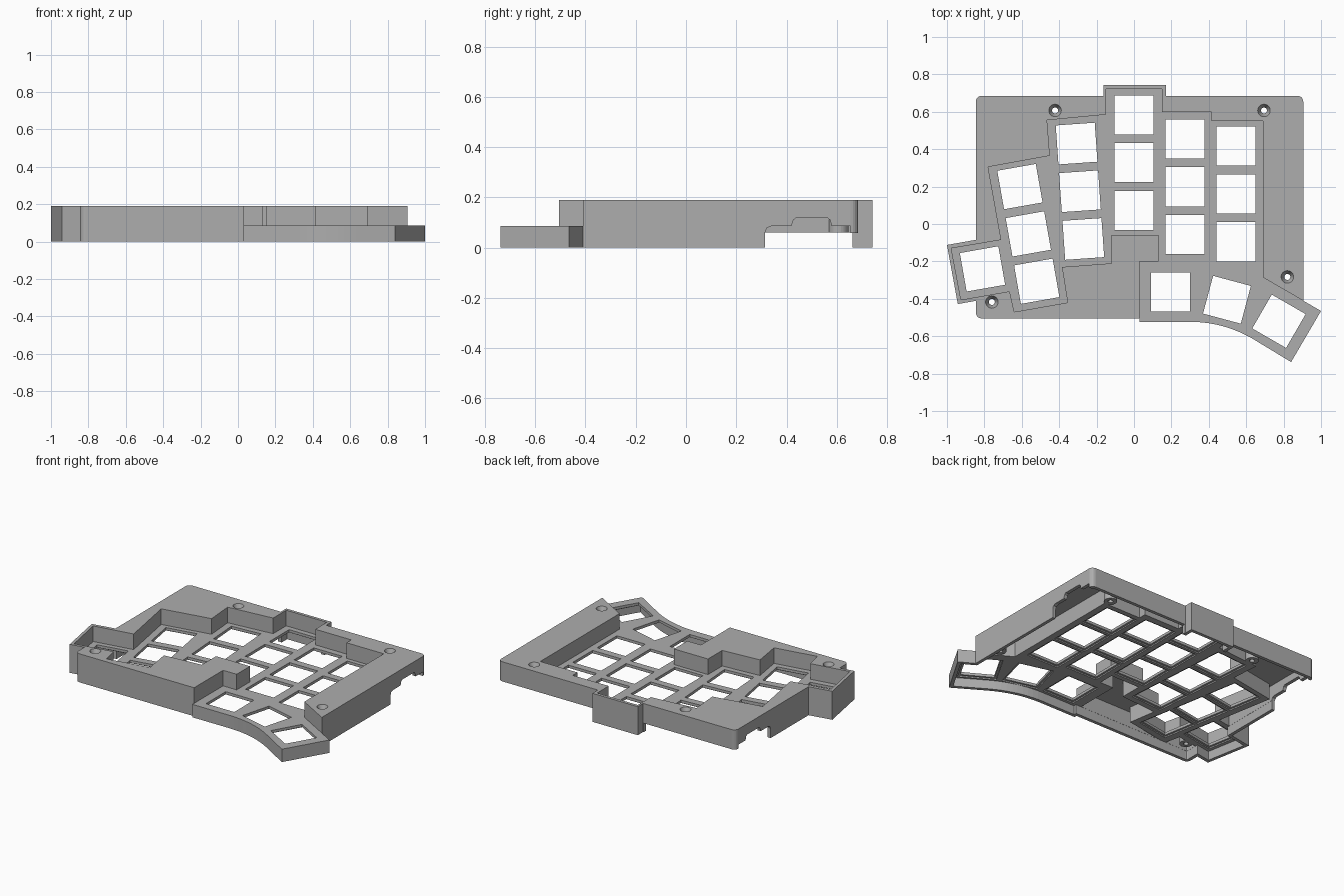
import bpy, bmesh, math
from mathutils import Vector, Matrix

cube = bpy.data.objects.get("Cube")
if cube:
    bpy.data.objects.remove(cube, do_unlink=True)

TOP, PLATE_TOP, PLATE_LOW, ROOF = 0.19, 0.086, 0.06, 0.165
WALL, KEY, POCKET = 0.022, 0.209, 0.236

grey = bpy.data.materials.new("case_grey")
grey.use_nodes = True
colour = (0.42, 0.42, 0.42, 1)
grey.diffuse_color = colour
grey.node_tree.nodes["Principled BSDF"].inputs["Base Color"].default_value = colour


def make_object(name, bm):
    bmesh.ops.recalc_face_normals(bm, faces=bm.faces)
    mesh = bpy.data.meshes.new(name)
    bm.to_mesh(mesh)
    bm.free()
    obj = bpy.data.objects.new(name, mesh)
    bpy.context.collection.objects.link(obj)
    mesh.materials.append(grey)
    return obj


def add_prism(bm, outline, low, high):
    face = bm.faces.new([bm.verts.new((x, y, low)) for x, y in outline])
    new = bmesh.ops.extrude_face_region(bm, geom=[face])["geom"]
    verts = [v for v in new if isinstance(v, bmesh.types.BMVert)]
    bmesh.ops.translate(bm, verts=verts, vec=(0, 0, high - low))


def prism(name, outline, low, high):
    bm = bmesh.new()
    add_prism(bm, outline, low, high)
    return make_object(name, bm)


def combine(target, tool, operation):
    """Apply a boolean and discard the tool."""
    tool.hide_render = True
    mod = target.modifiers.new("combine", "BOOLEAN")
    mod.operation, mod.object, mod.solver = operation, tool, "EXACT"
    bpy.context.view_layer.objects.active = target
    bpy.ops.object.modifier_apply(modifier=mod.name)
    bpy.data.objects.remove(tool, do_unlink=True)


def offset(outline, distance):
    """Grow (positive) or shrink (negative) an outline with mitred corners."""
    pts = [Vector(p) for p in outline]
    area = sum(a.x * b.y - b.x * a.y for a, b in zip(pts, pts[1:] + pts[:1]))
    sign = 1 if area > 0 else -1
    result = []
    for i, p in enumerate(pts):
        d1 = (p - pts[i - 1]).normalized()
        d2 = (pts[(i + 1) % len(pts)] - p).normalized()
        n1, n2 = Vector((d1.y, -d1.x)) * sign, Vector((d2.y, -d2.x)) * sign
        result.append(p + (n1 + n2) * distance / (1 + n1.dot(n2)))
    return result


def rectangle(x0, x1, y0, y1):
    return [(x0, y0), (x1, y0), (x1, y1), (x0, y1)]


def rounded(x0, x1, y0, y1, r):
    centres = [(x1 - r, y1 - r), (x0 + r, y1 - r), (x0 + r, y0 + r), (x1 - r, y0 + r)]
    return [(cx + r * math.cos(a), cy + r * math.sin(a))
            for q, (cx, cy) in enumerate(centres)
            for a in [math.radians(90 * q + 18 * k) for k in range(6)]]


# Outlines: main body, side key bay, rear key bay and thumb wing
body = rounded(-0.845, 0.905, -0.505, 0.685, 0.03)
side_bay = [(-1, -0.112), (-0.942, -0.428), (-0.596, -0.367), (-0.655, -0.051)]
rear_bay = rectangle(-0.164, 0.17, 0.4, 0.742)
arc = [(0.3 + 0.663 * math.cos(math.radians(a)), -1.186 + 0.663 * math.sin(math.radians(a)))
       for a in range(90, 59, -3)]
thumb_wing = [(0.03, -0.523)] + arc + [(0.84, -0.738), (1, -0.465), (0.69, -0.286),
                                       (0.69, 0.1), (0.03, 0.1)]

# Sunken well around the keys, open toward the thumb wing
well = [(0.03, -0.9), (0.03, -0.2), (0.13, -0.2), (0.13, -0.06), (-0.12, -0.06),
        (-0.12, -0.21), (-0.385, -0.23), (-0.355, -0.42), (-0.64, -0.47),
        (-0.665, -0.36), (-0.925, -0.405), (-0.977, -0.13), (-0.71, -0.085),
        (-0.78, 0.305), (-0.45, 0.365), (-0.465, 0.555), (-0.15, 0.585),
        (-0.15, 0.722), (0.15, 0.722), (0.15, 0.6), (0.415, 0.6), (0.415, 0.55),
        (0.69, 0.55), (0.69, -0.286), (1.1, -0.523), (1.1, -0.9)]

# Solid case
case = prism("keyboard_case", body, 0, TOP)
combine(case, prism("side_bay", side_bay, 0, TOP), "UNION")
combine(case, prism("rear_bay", rear_bay, 0, TOP), "UNION")
combine(case, prism("thumb_wing", thumb_wing, 0, PLATE_TOP), "UNION")
combine(case, prism("well_cutter", well, PLATE_TOP, 0.4), "DIFFERENCE")

# Hollow underside, leaving the key plate
for outline in (body, side_bay, rear_bay, thumb_wing):
    combine(case, prism("hollow", offset(outline, -WALL), -0.1, PLATE_LOW), "DIFFERENCE")

# Hollow under the raised roof, leaving a wall around the well
roof_space = prism("roof_space", offset(body, -WALL - 0.001), 0.02, ROOF)
combine(roof_space, prism("well_wall", offset(well, 0.018), -0.2, 0.5), "DIFFERENCE")
combine(case, roof_space, "DIFFERENCE")

# Raised rear lower edge, either side of the rear bay
for x0, x1 in ((-1.1, -0.168), (0.174, 1.1)):
    combine(case, prism("edge_cutter", rectangle(x0, x1, 0.315, 0.8), -0.1, PLATE_LOW - 0.001),
            "DIFFERENCE")

# Port openings in both side walls
port = [(0.315, -0.1), (0.315, 0.062), (0.322, 0.079), (0.34, 0.086), (0.42, 0.086),
        (0.427, 0.11), (0.437, 0.118), (0.563, 0.118), (0.573, 0.11), (0.58, 0.086),
        (0.655, 0.086), (0.655, -0.1)]
turn = Matrix(((0, 0, 1), (1, 0, 0), (0, 1, 0))).to_4x4()
for x0, x1 in ((-1, -0.81), (0.87, 1)):
    cutter = prism("port_cutter", port, x0, x1)
    cutter.data.transform(turn)
    combine(case, cutter, "DIFFERENCE")

# Key openings: column start, step to next key, count, tilt in degrees
columns = [((0, 0.583), (0, -0.255), 3, 0),
           ((0.272, 0.455), (0, -0.256), 3, 0),
           ((0.545, 0.417), (0, -0.256), 3, 0),
           ((-0.307, 0.43), (0.018, -0.255), 3, 4),
           ((-0.61, 0.2), (0.045, -0.253), 3, 10),
           ((-0.81, -0.24), (0, 0), 1, 10),
           ((0.195, -0.363), (0, 0), 1, 0),
           ((0.497, -0.405), (0, 0), 1, -15),
           ((0.775, -0.52), (0, 0), 1, -30)]


def key_cutter(name, size, low, high):
    bm = bmesh.new()
    for start, step, count, tilt in columns:
        spin = Matrix.Rotation(math.radians(tilt), 2)
        for i in range(count):
            centre = Vector(start) + Vector(step) * i
            h = size / 2
            add_prism(bm, [centre + spin @ Vector(c) for c in rectangle(-h, h, -h, h)], low, high)
    return make_object(name, bm)


combine(case, key_cutter("key_pockets", POCKET, 0, 0.068), "DIFFERENCE")
combine(case, key_cutter("key_holes", KEY, -0.05, 0.3), "DIFFERENCE")

# Screw bosses with countersunk holes
screws = [(-0.422, 0.607), (0.695, 0.607), (0.82, -0.283), (-0.76, -0.417)]


def screw_parts(name, r_low, r_high, low, high):
    bm = bmesh.new()
    for x, y in screws:
        bmesh.ops.create_cone(bm, cap_ends=True, segments=24, radius1=r_low, radius2=r_high,
                              depth=high - low,
                              matrix=Matrix.Translation((x, y, (low + high) / 2)))
    return make_object(name, bm)


combine(case, screw_parts("screw_bosses", 0.04, 0.04, PLATE_LOW, 0.18), "UNION")
combine(case, screw_parts("countersinks", 0.014, 0.034, 0.145, TOP + 0.001), "DIFFERENCE")
combine(case, screw_parts("screw_holes", 0.016, 0.016, -0.1, 0.3), "DIFFERENCE")

# Crisp flat faces, one material
case.data.materials.clear()
case.data.materials.append(grey)
for face in case.data.polygons:
    face.material_index = 0
    face.use_smooth = False
